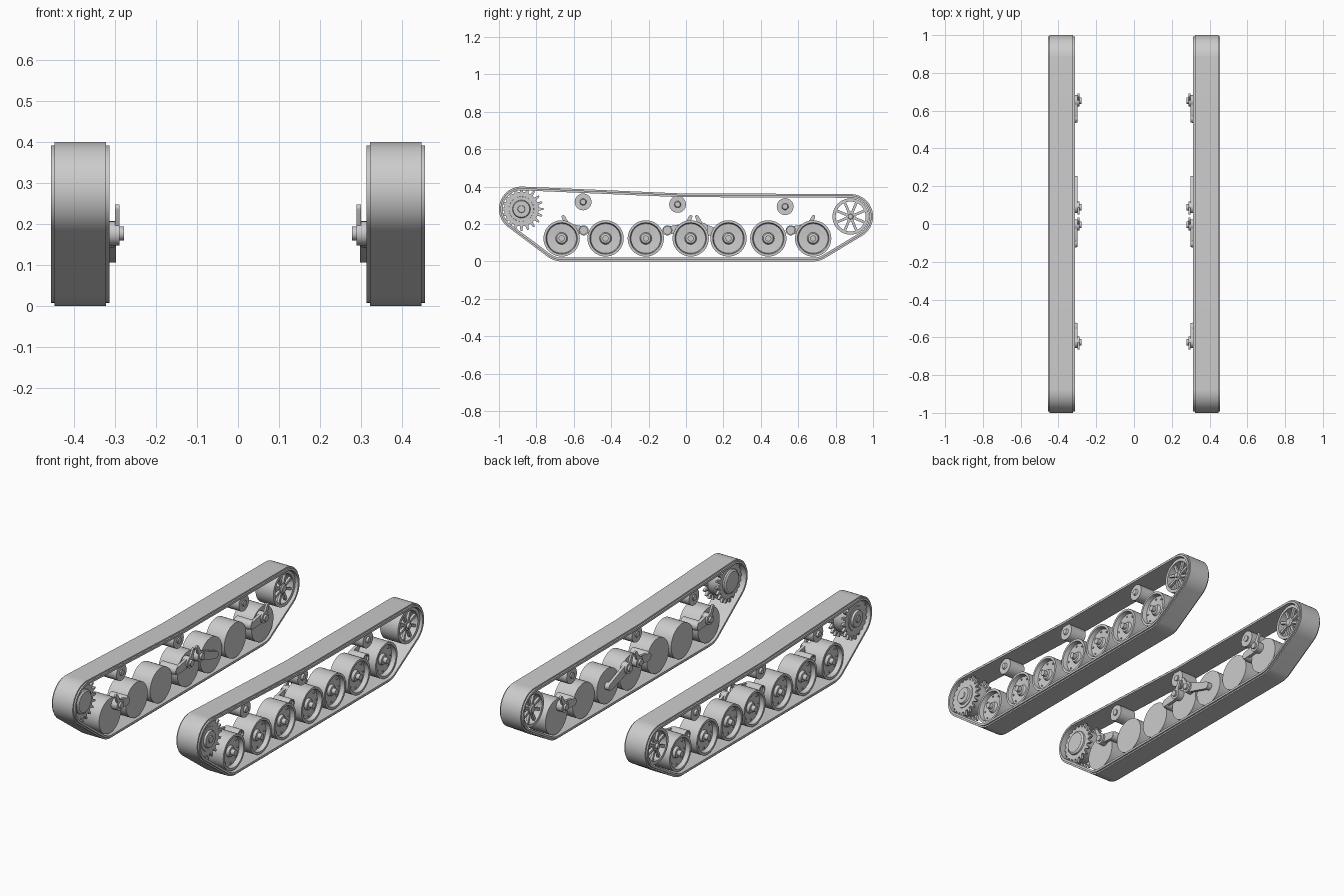
import bpy, bmesh
from math import sin, cos, pi, atan2, acos, hypot, radians

cube = bpy.data.objects.get("Cube")
if cube:
    bpy.data.objects.remove(cube)

steel = bpy.data.materials.new("grey_steel")
steel.use_nodes = True
GREY = (0.6, 0.6, 0.6, 1)
steel.diffuse_color = GREY
steel.node_tree.nodes["Principled BSDF"].inputs["Base Color"].default_value = GREY
parts = []


def finish(name, bm):
    """Make an object on the +x side and mirror it to the -x side."""
    bmesh.ops.recalc_face_normals(bm, faces=bm.faces)
    mesh = bpy.data.meshes.new(name)
    bm.to_mesh(mesh)
    bm.free()
    mesh.materials.append(steel)
    ob = bpy.data.objects.new(name, mesh)
    bpy.context.collection.objects.link(ob)
    mod = ob.modifiers.new("Mirror", "MIRROR")
    mod.use_mirror_merge = False
    parts.append(ob)


def circle(y, z, r, n, start=0.0):
    return [(y + r * cos(start + 2 * pi * i / n), z + r * sin(start + 2 * pi * i / n))
            for i in range(n)]


def prism(bm, outline, x0, x1):
    """Extrude a side outline across x."""
    a, b = ([bm.verts.new((x, y, z)) for y, z in outline] for x in (x0, x1))
    bm.faces.new(a)
    bm.faces.new(b)
    for i in range(len(a)):
        bm.faces.new((a[i - 1], a[i], b[i], b[i - 1]))


def lathe(bm, y, z, profile, n=40, closed=False):
    """Spin an (x, radius) profile about an axle along x."""
    rings = [[bm.verts.new((x, *p)) for p in circle(y, z, r, n)] for x, r in profile]
    pairs = list(zip(rings, rings[1:]))
    if closed:
        pairs.append((rings[-1], rings[0]))
    else:
        bm.faces.new(rings[0])
        bm.faces.new(rings[-1])
    for a, b in pairs:
        for i in range(n):
            bm.faces.new((a[i - 1], a[i], b[i], b[i - 1]))


def bar(bm, p, q, r0, r1, x0, x1):
    """Round-ended tapered bar between two side points."""
    a = atan2(q[1] - p[1], q[0] - p[0])
    ends = []
    for c, r, base in ((q, r1, a - pi / 2), (p, r0, a + pi / 2)):
        ends += [(c[0] + r * cos(base + pi * i / 8), c[1] + r * sin(base + pi * i / 8))
                 for i in range(9)]
    prism(bm, ends, x0, x1)


# Track belt: a loop of tangents and arcs around the wheels
SPROCKET, IDLER = (-0.88, 0.28), (0.88, 0.24)
WHEEL_Z = 0.123
LOOP = [(*IDLER, 0.12), (-0.04, 0.364, 0), (*SPROCKET, 0.12),
        (-0.665, WHEEL_Z, WHEEL_Z), (0.68, WHEEL_Z, WHEEL_Z)]


def loop_outline(inset):
    cs = [(y, z, r - inset) if r else (y, z - inset, 0) for y, z, r in LOOP]
    normals = []
    for i, (y, z, r) in enumerate(cs):
        v, w, s = cs[(i + 1) % len(cs)]
        normals.append(atan2(w - z, v - y) - acos((r - s) / hypot(v - y, w - z)))
    out = []
    for i, (y, z, r) in enumerate(cs):
        if r == 0:
            out.append((y, z))
            continue
        start = normals[i - 1]
        sweep = (normals[i] - start) % (2 * pi)
        n = 20 if sweep > 1.2 else 6
        out += [(y + r * cos(start + sweep * k / n), z + r * sin(start + sweep * k / n))
                for k in range(n + 1)]
    return out


def belt(name, outer, inner, x0, x1):
    bm = bmesh.new()
    rings = [[bm.verts.new((x, y, z)) for y, z in loop_outline(d)]
             for x, d in ((x0, outer), (x1, outer), (x1, inner), (x0, inner))]
    for k in range(4):
        a, b = rings[k - 1], rings[k]
        for i in range(len(a)):
            bm.faces.new((a[i - 1], a[i], b[i], b[i - 1]))
    finish(name, bm)


belt("track_belt", 0.008, 0.02, 0.3135, 0.456)
belt("track_tread", 0.0, 0.01, 0.322, 0.4475)

# Road wheels: flat inside, dished outside with hub and bolts
WHEEL = [(0.325, 0.097), (0.442, 0.097), (0.442, 0.084), (0.418, 0.079),
         (0.414, 0.032), (0.428, 0.026), (0.43, 0.016), (0.452, 0.016)]
for i, y in enumerate((-0.665, -0.43, -0.215, 0.025, 0.227, 0.44, 0.68)):
    bm = bmesh.new()
    lathe(bm, y, WHEEL_Z, WHEEL)
    for by, bz in circle(y, WHEEL_Z, 0.066, 8):
        lathe(bm, by, bz, [(0.41, 0.005), (0.422, 0.005)], 8)
    finish(f"road_wheel_{i + 1}", bm)

# Return rollers under the upper run
for i, (y, z) in enumerate(((-0.55, 0.318), (-0.045, 0.305), (0.53, 0.293))):
    bm = bmesh.new()
    lathe(bm, y, z, [(0.328, 0.016), (0.335, 0.016), (0.335, 0.045), (0.432, 0.045),
                     (0.432, 0.018), (0.442, 0.014)], 28)
    finish(f"return_roller_{i + 1}", bm)

# Drive sprocket: stepped drum with two toothed rings
bm = bmesh.new()
lathe(bm, *SPROCKET, [(0.328, 0.055), (0.335, 0.065), (0.35, 0.068), (0.35, 0.088),
                      (0.425, 0.088), (0.425, 0.068), (0.437, 0.066), (0.437, 0.048),
                      (0.448, 0.044), (0.448, 0.02), (0.452, 0.018)])
TEETH = 20
for x in (0.343, 0.42):
    gear = []
    for t in range(TEETH):
        for frac, r in ((-0.3, 0.092), (-0.12, 0.117), (0.12, 0.117), (0.3, 0.092)):
            a = 2 * pi * (t + frac) / TEETH
            gear.append((SPROCKET[0] + r * cos(a), SPROCKET[1] + r * sin(a)))
    prism(bm, gear, x, x + 0.014)
finish("drive_sprocket", bm)

# Idler: open rim with two sets of eight spokes
bm = bmesh.new()
lathe(bm, *IDLER, [(0.33, 0.097), (0.44, 0.097), (0.44, 0.08), (0.33, 0.08)], closed=True)
lathe(bm, *IDLER, [(0.328, 0.018), (0.334, 0.026), (0.436, 0.026), (0.436, 0.015),
                   (0.448, 0.013)], 24)
for tip in circle(*IDLER, 0.084, 8, radians(22.5)):
    for x in (0.338, 0.418):
        bar(bm, IDLER, tip, 0.007, 0.007, x, x + 0.014)
finish("idler_wheel", bm)

# Suspension on the inner side: pivot tube, swing arm, hub and lever
HUB_Z = 0.177
STATIONS = [(-0.626, -0.547, 0.166), (-0.005, -0.1, 0.166),
            (0.088, 0.235, 0.126), (0.652, 0.56, 0.166)]
for i, (hub_y, pivot_y, pivot_z) in enumerate(STATIONS):
    away = 1 if hub_y > pivot_y else -1
    hub, pivot = (hub_y, HUB_Z), (pivot_y, pivot_z)
    bm = bmesh.new()
    bar(bm, hub, pivot, 0.026, 0.02, 0.298, 0.314)
    lathe(bm, *hub, [(0.325, 0.03), (0.289, 0.03), (0.289, 0.017), (0.278, 0.017)], 24)
    bar(bm, hub, (hub_y + 0.03 * away, 0.239), 0.014, 0.009, 0.289, 0.3)
    if pivot_z > 0.15:
        lathe(bm, *pivot, [(0.3, 0.022), (0.32, 0.027), (0.4, 0.027), (0.4, 0.02),
                           (0.39, 0.02)], 24)
    else:
        lathe(bm, *pivot, [(0.298, 0.02), (0.33, 0.02)], 24)
    finish(f"suspension_arm_{i + 1}", bm)

# Smooth round surfaces, keep hard edges
bpy.ops.object.select_all(action="DESELECT")
for ob in parts:
    ob.select_set(True)
bpy.context.view_layer.objects.active = parts[0]
bpy.ops.object.shade_smooth_by_angle(angle=radians(35))
